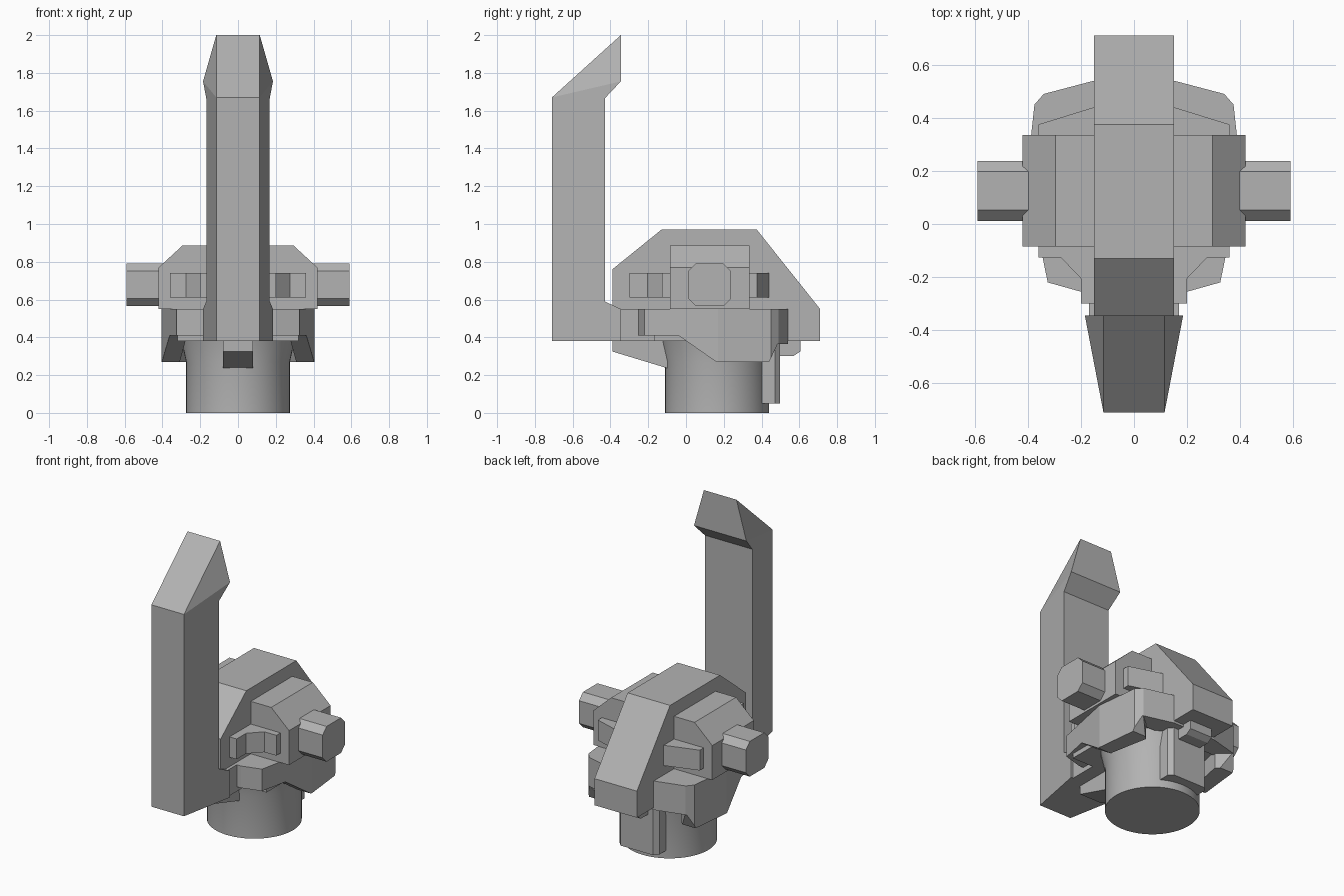
import bpy, bmesh, math
from mathutils import Vector

cube = bpy.data.objects.get("Cube")
if cube:
    bpy.data.objects.remove(cube, do_unlink=True)

grey = bpy.data.materials.new("plain grey")
grey.use_nodes = True
colour = (0.45, 0.45, 0.45, 1)
grey.diffuse_color = colour
grey.node_tree.nodes["Principled BSDF"].inputs["Base Color"].default_value = colour


def finish(name, bm):
    bmesh.ops.recalc_face_normals(bm, faces=bm.faces)
    mesh = bpy.data.meshes.new(name)
    bm.to_mesh(mesh)
    bm.free()
    mesh.materials.append(grey)
    obj = bpy.data.objects.new(name, mesh)
    bpy.context.collection.objects.link(obj)
    return obj


def prism(outline, axis, low, high):
    """Extrude a 2D outline along x, y or z and return the bmesh."""
    bm = bmesh.new()

    def place(p, d):
        return {"x": (d, p[0], p[1]), "y": (p[0], d, p[1]), "z": (p[0], p[1], d)}[axis]

    face = bm.faces.new([bm.verts.new(place(p, low)) for p in outline])
    moved = bmesh.ops.extrude_face_region(bm, geom=[face])["geom"]
    shift = Vector(place((0, 0), high - low))
    bmesh.ops.translate(bm, vec=shift, verts=[v for v in moved if isinstance(v, bmesh.types.BMVert)])
    return bm


def both_sides(half):
    """Close a half outline by mirroring it across x = 0."""
    return half + [(-x, y) for x, y in reversed(half)]


def mirrored(obj):
    obj.modifiers.new("Mirror", "MIRROR")


def cut_below(bm, a, b):
    """Slice away what lies under the line a-b in the yz plane."""
    normal = Vector((0, a[1] - b[1], b[0] - a[0]))
    cut = bmesh.ops.bisect_plane(
        bm, geom=bm.verts[:] + bm.edges[:] + bm.faces[:], dist=1e-5,
        plane_co=(0, *a), plane_no=normal, clear_inner=True)
    edges = [e for e in cut["geom_cut"] if isinstance(e, bmesh.types.BMEdge)]
    bmesh.ops.holes_fill(bm, edges=edges, sides=0)


# Round neck with a flared collar
bm = bmesh.new()
rings = []
for r, z in ((0.275, 0), (0.275, 0.27), (0.3, 0.385)):
    rings.append([bm.verts.new((r * math.cos(t), 0.165 + r * math.sin(t), z))
                  for t in (i * math.tau / 48 for i in range(48))])
for lower, upper in zip(rings, rings[1:]):
    for i in range(48):
        j = (i + 1) % 48
        bm.faces.new((lower[i], lower[j], upper[j], upper[i]))
bm.faces.new(rings[0])
bm.faces.new(rings[-1])
neck = finish("neck", bm)
bpy.ops.object.select_all(action="DESELECT")
bpy.context.view_layer.objects.active = neck
neck.select_set(True)
bpy.ops.object.shade_smooth_by_angle(angle=math.radians(30))

# Central ridge running front to back
finish("crest", prism([(-0.345, 0.38), (-0.345, 0.55), (-0.39, 0.56), (-0.39, 0.76),
                       (-0.13, 0.97), (0.375, 0.97), (0.71, 0.55), (0.71, 0.38)],
                      "x", -0.15, 0.15))

# Wide shell with sloped shoulders
finish("shell", prism(both_sides([(0.42, 0.55), (0.42, 0.77), (0.295, 0.885)]),
                      "y", -0.085, 0.335))

# Octagonal side pegs
c, low_y, high_y, low_z, high_z = 0.04, 0.012, 0.238, 0.565, 0.79
octagon = [(low_y + c, low_z), (high_y - c, low_z), (high_y, low_z + c), (high_y, high_z - c),
           (high_y - c, high_z), (low_y + c, high_z), (low_y, high_z - c), (low_y, low_z + c)]
mirrored(finish("side_peg", prism(octagon, "x", 0.35, 0.59)))

# Stepped band around the middle
finish("middle_band", prism(both_sides([
    (0.2, -0.3), (0.2, -0.205), (0.275, -0.127), (0.36, -0.127),
    (0.36, 0.375), (0.15, 0.44)]), "z", 0.61, 0.74))

# Skirt under the shell
finish("skirt", prism(both_sides([
    (0.2, -0.255), (0.325, -0.22), (0.405, 0.17), (0.375, 0.45),
    (0.34, 0.49), (0.15, 0.54)]), "z", 0.41, 0.55))
finish("skirt_core", prism(both_sides([(0.32, -0.17), (0.32, 0.4)]), "z", 0.38, 0.45))
finish("skirt_back", prism(both_sides([
    (0.375, 0.45), (0.34, 0.49), (0.15, 0.54), (0.15, 0.4), (0.37, 0.4)][3:] + [
    (0.375, 0.45), (0.34, 0.49), (0.15, 0.54)]), "z", 0.365, 0.5))

# Cheek flaps hanging from the skirt
bm = prism([(0.325, -0.22), (0.405, 0.17), (0.375, 0.45), (0.34, 0.49),
            (0.26, 0.42), (0.31, 0.17), (0.24, -0.2)], "z", 0.27, 0.54)
cut_below(bm, (-0.04, 0.41), (0.16, 0.27))
cut_below(bm, (0.44, 0.27), (0.485, 0.365))
mirrored(finish("cheek", bm))

# Tall horn at the front: narrow front edge, wider back edge
front = [(-0.71, 0.38, 0.115), (-0.71, 1.67, 0.115), (-0.345, 2.0, 0.115)]
back = [(-0.345, 1.755, 0.185), (-0.43, 1.665, 0.168), (-0.43, 0.59, 0.168),
        (-0.345, 0.55, 0.185), (-0.345, 0.38, 0.185)]
bm = bmesh.new()
sides = [[bm.verts.new((s * w, y, z)) for y, z, w in front + back] for s in (1, -1)]
count = len(sides[0])
for i in range(count):
    j = (i + 1) % count
    bm.faces.new((sides[0][i], sides[0][j], sides[1][j], sides[1][i]))
for side in sides:
    bm.faces.new(side[1:4])
    bm.faces.new(side[:2] + side[3:])
finish("front_horn", bm)

# Foot of the horn running back into the skirt
finish("horn_foot", prism([(-0.35, 0.38), (-0.35, 0.55), (0, 0.55), (0, 0.38)], "x", -0.17, 0.17))

# Wedge under the horn
finish("front_wedge", prism([(-0.39, 0.385), (-0.39, 0.325), (-0.1, 0.237), (0, 0.237),
                             (0, 0.385)], "x", -0.08, 0.08))

# Plate and small tab behind the neck
finish("rear_plate", prism(both_sides([(0.14, 0.38), (0.14, 0.47), (0.115, 0.497)]),
                           "z", 0.05, 0.39))
finish("rear_tab", prism([(0.45, 0.385), (0.45, 0.302), (0.57, 0.302), (0.605, 0.325),
                          (0.605, 0.385)], "x", -0.08, 0.08))
